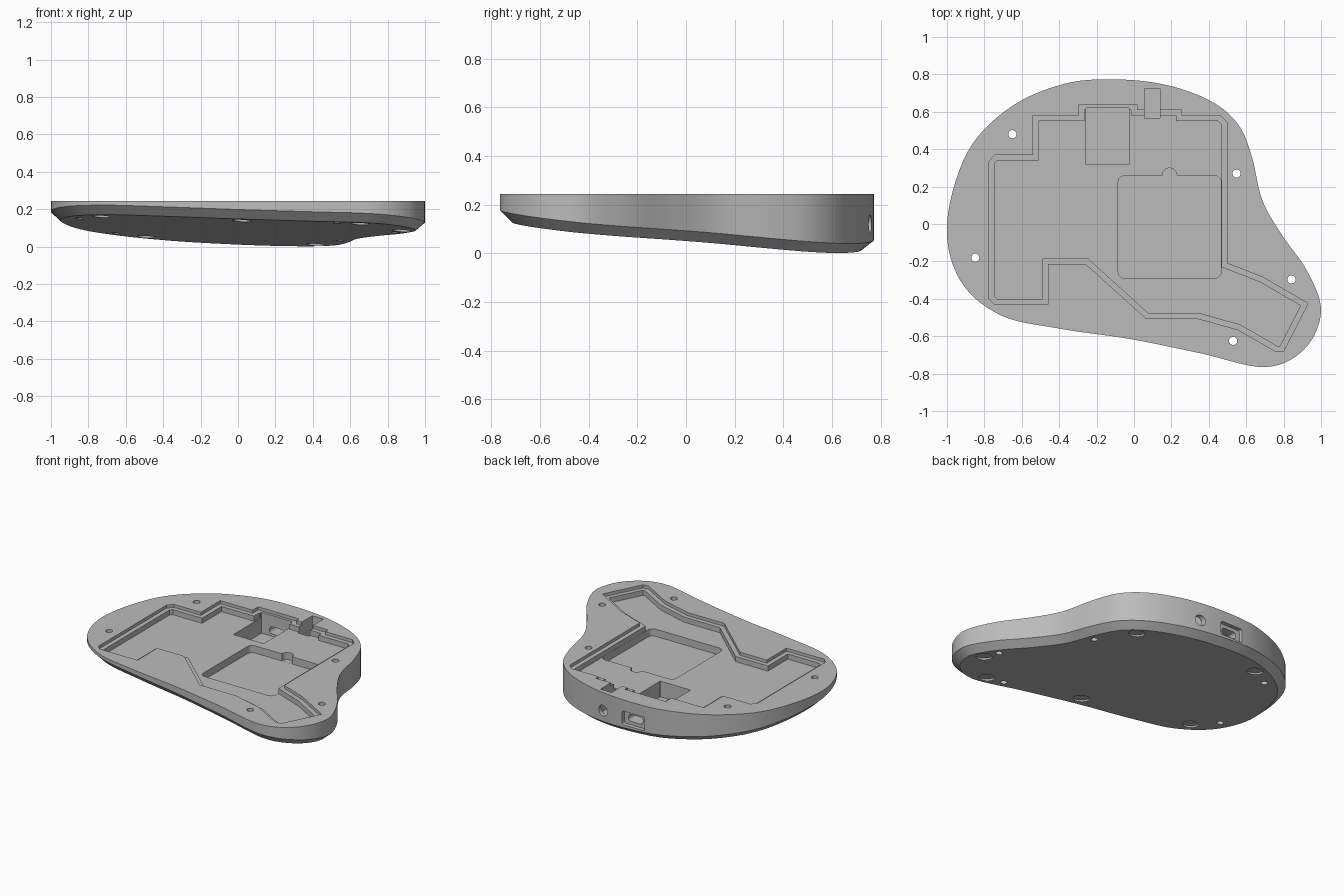
import bpy, bmesh, math
from mathutils import Vector

default_cube = bpy.data.objects.get("Cube")
if default_cube:
    bpy.data.objects.remove(default_cube, do_unlink=True)

TOP, LEDGE, FLOOR, CHAMFER, ABOVE = 0.243, 0.222, 0.187, 0.045, 0.35
PORT_HEIGHT = 0.12


def wall_foot(x, y):
    """Tilted plane on which the vertical wall ends."""
    return 0.132 - 0.0525 * x - 0.1066 * y


def underside(x, y):
    return wall_foot(x, y) - CHAMFER


def smooth_loop(points, steps=7):
    """Closed Catmull-Rom curve through the points."""
    pts = [Vector(p) for p in points]
    result = []
    for i in range(len(pts)):
        a, b, c, d = (pts[(i + k) % len(pts)] for k in (-1, 0, 1, 2))
        for s in range(steps):
            t = s / steps
            result.append(b + (c - a) * t / 2
                          + (2 * a - 5 * b + 4 * c - d) * t * t / 2
                          + (3 * b - a - 3 * c + d) * t ** 3 / 2)
    return result


def inset(points, distance):
    """Mitred inward offset of a counter-clockwise loop."""
    pts = [Vector(p) for p in points]
    result = []
    for i, p in enumerate(pts):
        before = (p - pts[i - 1]).normalized()
        after = (pts[(i + 1) % len(pts)] - p).normalized()
        n1, n2 = Vector((-before.y, before.x)), Vector((-after.y, after.x))
        result.append(p + (n1 + n2) * distance / max(1 + n1.dot(n2), 0.3))
    return result


def circle(x, y, radius, sides=32):
    return [(x + radius * math.cos(math.tau * i / sides),
             y + radius * math.sin(math.tau * i / sides)) for i in range(sides)]


def rounded_box(x0, x1, y0, y1, r, steps=5):
    corners = [(x1 - r, y1 - r), (x0 + r, y1 - r), (x0 + r, y0 + r), (x1 - r, y0 + r)]
    return [(cx + r * math.cos((q + s / steps) * math.pi / 2),
             cy + r * math.sin((q + s / steps) * math.pi / 2))
            for q, (cx, cy) in enumerate(corners) for s in range(steps + 1)]


def loft(name, rings):
    """Closed solid from stacked rings of 3D points, bottom ring first."""
    bm = bmesh.new()
    loops = [[bm.verts.new(p) for p in ring] for ring in rings]
    bm.faces.new(loops[0][::-1])
    bm.faces.new(loops[-1])
    n = len(loops[0])
    for low, high in zip(loops, loops[1:]):
        for i in range(n):
            j = (i + 1) % n
            bm.faces.new((low[i], low[j], high[j], high[i]))
    bmesh.ops.recalc_face_normals(bm, faces=bm.faces)
    mesh = bpy.data.meshes.new(name)
    bm.to_mesh(mesh)
    bm.free()
    obj = bpy.data.objects.new(name, mesh)
    bpy.context.collection.objects.link(obj)
    return obj


def cut(target, ring_low, ring_high):
    """Subtract the solid between two rings."""
    cutter = loft("cutter", [ring_low, ring_high])
    cutter.hide_render = True
    mod = target.modifiers.new("cut", "BOOLEAN")
    mod.object, mod.operation, mod.solver = cutter, "DIFFERENCE", "EXACT"
    bpy.context.view_layer.objects.active = target
    bpy.ops.object.modifier_apply(modifier=mod.name)
    bpy.data.objects.remove(cutter, do_unlink=True)


def cut_down(target, points, z0, z1=ABOVE):
    cut(target, [(x, y, z0) for x, y in points], [(x, y, z1) for x, y in points])


def cut_back(target, points, y0, y1=0.9):
    cut(target, [(x, y0, z) for x, z in points], [(x, y1, z) for x, z in points])


# Case shell: vertical wall, chamfer, tilted underside
outline = smooth_loop([
    (-1, 0), (-.93, -.3), (-.715, -.487), (-.395, -.56), (-.02, -.615), (.35, -.69),
    (.7, -.765), (.91, -.67), (1, -.47), (.93, -.26), (.785, -.05), (.685, .13),
    (.63, .36), (.555, .535), (.405, .66), (.165, .745), (-.1, .773), (-.37, .75),
    (-.66, .625), (-.89, .385)])
shell = loft("case_shell", [
    [(x, y, underside(x, y)) for x, y in inset(outline, 0.05)],
    [(x, y, wall_foot(x, y)) for x, y in outline],
    [(x, y, TOP) for x, y in outline]])

# Main pocket with a stepped ledge around it
pocket = [
    (-.775, .335), (-.775, -.4), (-.745, -.43), (-.46, -.43), (-.46, -.215),
    (-.257, -.215), (.064, -.505), (.34, -.505), (.555, -.565), (.76, -.683),
    (.8, -.68), (.93, -.425), (.69, -.285), (.497, -.21), (.497, .545), (.46, .58),
    (.255, .58), (.255, .61), (.015, .61), (.015, .64), (-.295, .64), (-.295, .58),
    (-.54, .58), (-.54, .37), (-.745, .37)]
cut_down(shell, pocket, LEDGE)
cut_down(shell, inset(pocket, 0.03), FLOOR)

# Battery bay with cable notch, and controller bay
cut_down(shell, rounded_box(-.085, .466, -.29, .258, .035), 0.138)
cut_down(shell, circle(.19, .26, .039), 0.1385)
cut_down(shell, rounded_box(-.257, -.027, .317, .622, .004), 0.08)

# Jack channel and round jack opening
cut_down(shell, rounded_box(.055, .14, .565, .725, .004), 0.0805)
cut_back(shell, circle(.0975, PORT_HEIGHT, .037), 0.71)

# Cable port: shallow outer recess and through slot
def port(half_width, half_height, r):
    return rounded_box(-.142 - half_width, -.142 + half_width,
                       PORT_HEIGHT - half_height, PORT_HEIGHT + half_height, r)

cut_back(shell, port(.085, .047, .012), 0.745)
cut_back(shell, port(.055, .024, .02), 0.6)

# Screw holes right through the rim
for x, y in [(-.65, .48), (-.848, -.18), (.548, .27), (.842, -.297), (.53, -.625)]:
    cut_down(shell, circle(x, y, .022, 24), -0.1)

# Shallow recesses for feet, parallel to the underside
for x, y in [(.875, -.404), (.417, .524), (.653, -.639),
             (-.492, .58), (-.728, -.325), (.02, -.485)]:
    ring = circle(x, y, .05)
    cut(shell, [(u, v, underside(u, v) - .05) for u, v in ring],
        [(u, v, underside(u, v) + .012) for u, v in ring])

# Plain grey plastic
grey = bpy.data.materials.new("grey_plastic")
grey.use_nodes = True
colour = (0.5, 0.5, 0.5, 1)
grey.diffuse_color = colour
grey.node_tree.nodes["Principled BSDF"].inputs["Base Color"].default_value = colour
shell.data.materials.clear()
shell.data.materials.append(grey)
for face in shell.data.polygons:
    face.material_index = 0

bpy.ops.object.select_all(action="DESELECT")
shell.select_set(True)
bpy.context.view_layer.objects.active = shell
bpy.ops.object.shade_smooth_by_angle(angle=math.radians(25))
